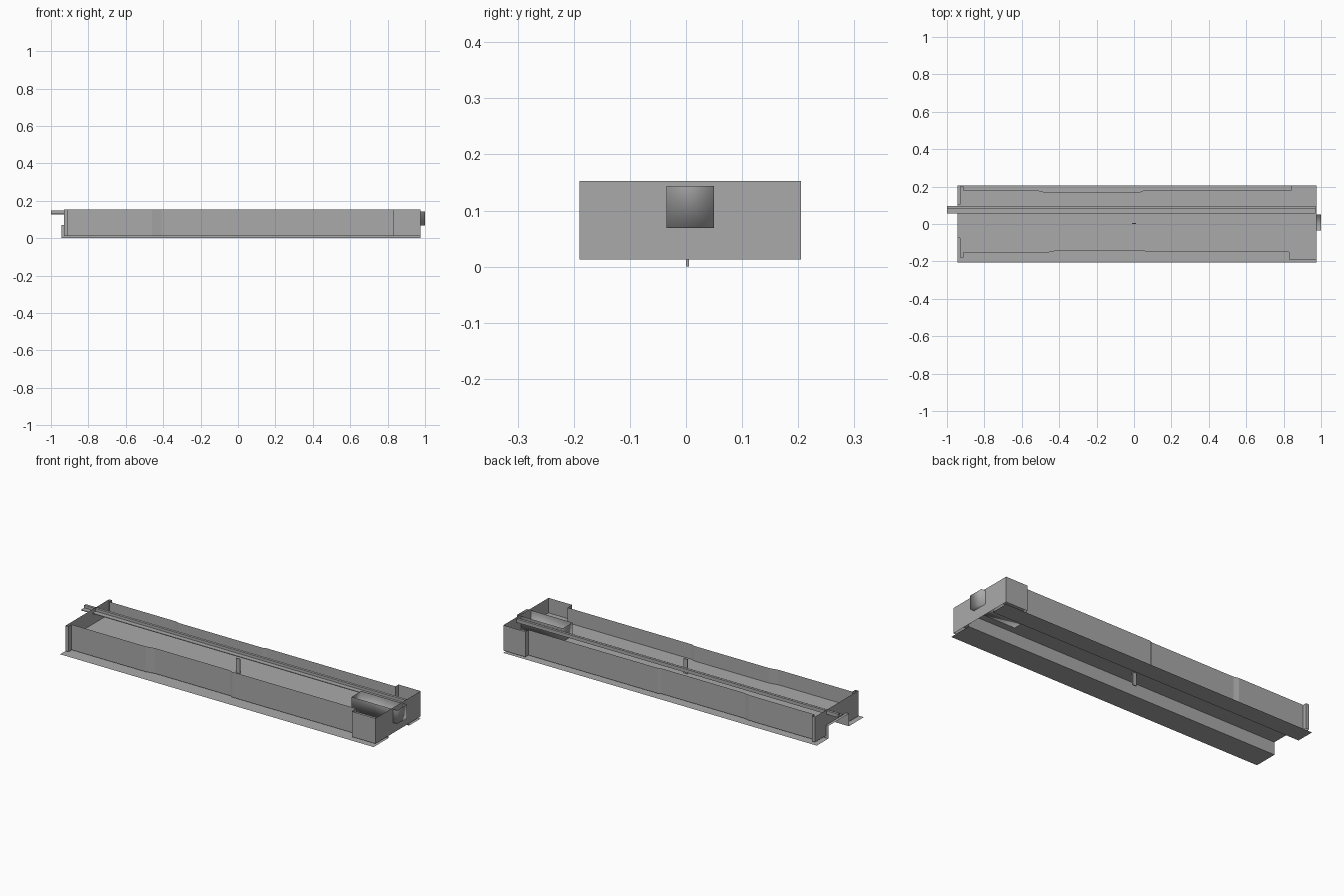
import bpy
import bmesh

if "Cube" in bpy.data.objects:
    bpy.data.objects.remove(bpy.data.objects["Cube"], do_unlink=True)

gray = bpy.data.materials.new("plain gray")
gray.use_nodes = True
gray.diffuse_color = (0.4, 0.4, 0.4, 1)
gray.node_tree.nodes["Principled BSDF"].inputs["Base Color"].default_value = (0.4, 0.4, 0.4, 1)


def finish(name, bm, smooth=False):
    mesh = bpy.data.meshes.new(name)
    for f in bm.faces:
        f.smooth = smooth
    bm.to_mesh(mesh)
    bm.free()
    mesh.materials.append(gray)
    obj = bpy.data.objects.new(name, mesh)
    bpy.context.collection.objects.link(obj)
    return obj


def sheet(name, points):
    """One flat face through the given corners."""
    bm = bmesh.new()
    bm.faces.new([bm.verts.new(p) for p in points])
    return finish(name, bm)


def wall(name, path, z0, z1):
    """A thin upright wall along a plan path."""
    bm = bmesh.new()
    low = [bm.verts.new((x, y, z0)) for x, y in path]
    high = [bm.verts.new((x, y, z1)) for x, y in path]
    for i in range(len(path) - 1):
        bm.faces.new((low[i], low[i + 1], high[i + 1], high[i]))
    return finish(name, bm)


def box(name, x0, x1, y0, y1, z0, z1, open_top=False, smooth=False):
    bm = bmesh.new()
    bmesh.ops.create_cube(bm, size=1)
    for v in bm.verts:
        v.co = (x1 if v.co.x > 0 else x0, y1 if v.co.y > 0 else y0, z1 if v.co.z > 0 else z0)
    if open_top:
        bm.normal_update()
        bmesh.ops.delete(bm, geom=[f for f in bm.faces if f.normal.z > 0.9], context="FACES")
    return finish(name, bm, smooth)


BASE, DECK, TOP = 0.0125, 0.07, 0.153
WEST, LIP, EAST = -0.93, -0.945, 0.975
GAP_FRONT, GAP_BACK = -0.075, 0.105

# Ground plates on both sides of the open channel
for name, y0, y1 in (("front_plate", -0.206, GAP_FRONT), ("back_plate", GAP_BACK, 0.206)):
    sheet(name, [(LIP, y0, 0), (EAST, y0, 0), (EAST, y1, 0), (LIP, y1, 0)])

# Perimeter wall with jogs, narrow end pilasters and wide end bays
plan = [(WEST, -0.18), (-0.912, -0.18), (-0.912, -0.152), (-0.46, -0.152), (-0.41, -0.142),
        (0.05, -0.142), (0.07, -0.15), (0.83, -0.15), (0.83, -0.19), (EAST, -0.19),
        (EAST, 0.205), (0.84, 0.205), (0.84, 0.178), (0.05, 0.178), (0.03, 0.171),
        (-0.48, 0.171), (-0.51, 0.178), (-0.912, 0.178), (-0.912, 0.2), (WEST, 0.2)]
wall("perimeter_wall", plan, BASE, TOP)

# End wall with the channel opening
sheet("end_wall", [(WEST, y, z) for y, z in (
    (-0.18, BASE), (-0.18, TOP), (0.2, TOP), (0.2, BASE),
    (GAP_BACK, BASE), (GAP_BACK, DECK), (GAP_FRONT, DECK), (GAP_FRONT, BASE))])

# Interior deck, channel sides and portal lip
sheet("deck", [(x, y, DECK) for x, y in plan])
wall("channel_front_side", [(EAST, GAP_FRONT), (LIP, GAP_FRONT)], 0, DECK)
wall("channel_back_side", [(LIP, GAP_BACK), (EAST, GAP_BACK)], 0, DECK)
sheet("portal_lip", [(LIP, GAP_FRONT, DECK), (WEST, GAP_FRONT, DECK),
                     (WEST, GAP_BACK, DECK), (LIP, GAP_BACK, DECK)])

# Long overhead rail and its centre post
box("rail_flange", -1, 0.97, 0.056, 0.097, 0.128, 0.132)
box("rail_web", -1, 0.97, 0.083, 0.097, 0.132, 0.147)
box("centre_post", -0.012, 0.012, 0, 0.005, 0, 0.15)

# Soft-shaded open bin passing through the end wall
box("end_bin", 0.72, 1, -0.035, 0.05, 0.069, 0.144, open_top=True, smooth=True)
